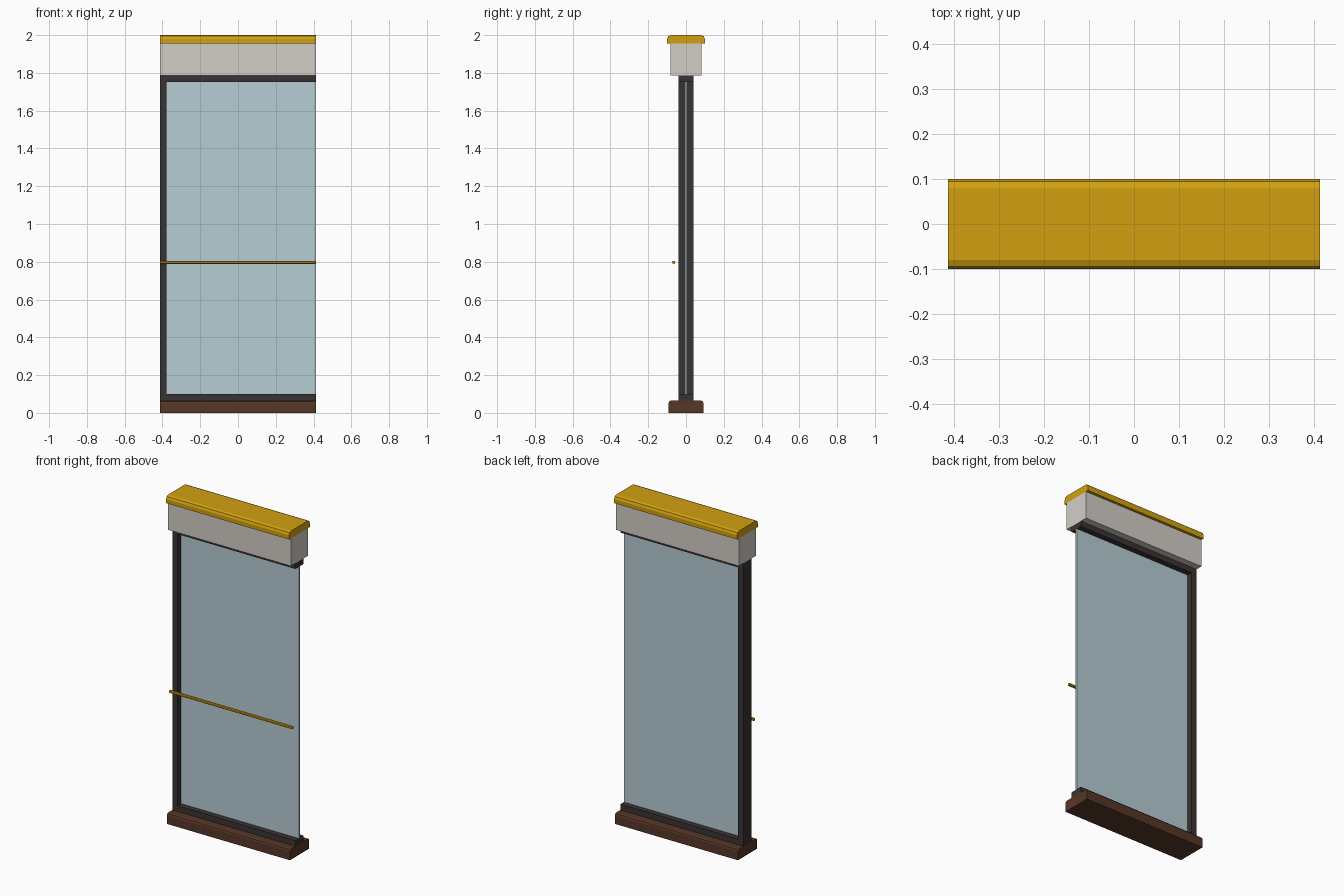
import bpy, bmesh, math

if "Cube" in bpy.data.objects:
    bpy.data.objects.remove(bpy.data.objects["Cube"])

X0, X1 = -0.414, 0.414   # panel ends
POST = 0.036             # post width


def material(name, rgb):
    m = bpy.data.materials.new(name)
    m.diffuse_color = (*rgb, 1)
    m.use_nodes = True
    m.node_tree.nodes["Principled BSDF"].inputs["Base Color"].default_value = m.diffuse_color
    return m


gold = material("gold", (0.64, 0.35, 0.005))
cream = material("cream", (0.65, 0.62, 0.57))
dark = material("dark_frame", (0.04, 0.034, 0.032))
brown = material("brown", (0.095, 0.038, 0.02))
glass = material("pale_glass", (0.47, 0.61, 0.66))


def bar(name, x, y, z, mat, top=0.0, bottom=0.0, seg=2):
    """Extrude a y-z rectangle along x, with optional rounded long edges."""
    pts = []
    for cy, cz, r, start in ((y[1], z[1], top, 0), (y[0], z[1], top, 90),
                             (y[0], z[0], bottom, 180), (y[1], z[0], bottom, 270)):
        sy, sz = (1 if cy == y[1] else -1), (1 if cz == z[1] else -1)
        for i in range(seg + 1 if r else 1):
            a = math.radians(start + 90 * i / seg)
            pts.append((cy - sy * r + r * math.cos(a), cz - sz * r + r * math.sin(a)))
    bm = bmesh.new()
    face = bm.faces.new([bm.verts.new((x[0], py, pz)) for py, pz in pts])
    ext = bmesh.ops.extrude_face_region(bm, geom=[face])["geom"]
    bmesh.ops.translate(bm, vec=(x[1] - x[0], 0, 0),
                        verts=[v for v in ext if isinstance(v, bmesh.types.BMVert)])
    bmesh.ops.recalc_face_normals(bm, faces=bm.faces)
    mesh = bpy.data.meshes.new(name)
    bm.to_mesh(mesh)
    bm.free()
    mesh.materials.append(mat)
    ob = bpy.data.objects.new(name, mesh)
    bpy.context.collection.objects.link(ob)
    return ob


full = (X0, X1)
frame_y = (-0.04, 0.04)

# Plinth and header
bar("base_sill", full, (-0.092, 0.092), (0, 0.065), brown, top=0.012)
bar("header_box", full, (-0.083, 0.083), (1.787, 1.955), cream)
bar("header_cap", full, (-0.1, 0.1), (1.955, 2.0), gold, top=0.02)

# Frame: two rails and a single post on the left
bar("bottom_rail", full, frame_y, (0.065, 0.1), dark)
bar("top_rail", full, frame_y, (1.753, 1.787), dark)
bar("left_post", (X0, X0 + POST), frame_y, (0.1, 1.753), dark)

# Glazing, open on the right end
bar("glass_pane", (X0 + POST, X1), (-0.006, 0.006), (0.1, 1.753), glass)

# Slim rail in front of the glass
bar("hand_rail", full, (-0.073, -0.057), (0.789, 0.805), gold, top=0.004, bottom=0.004, seg=1)
